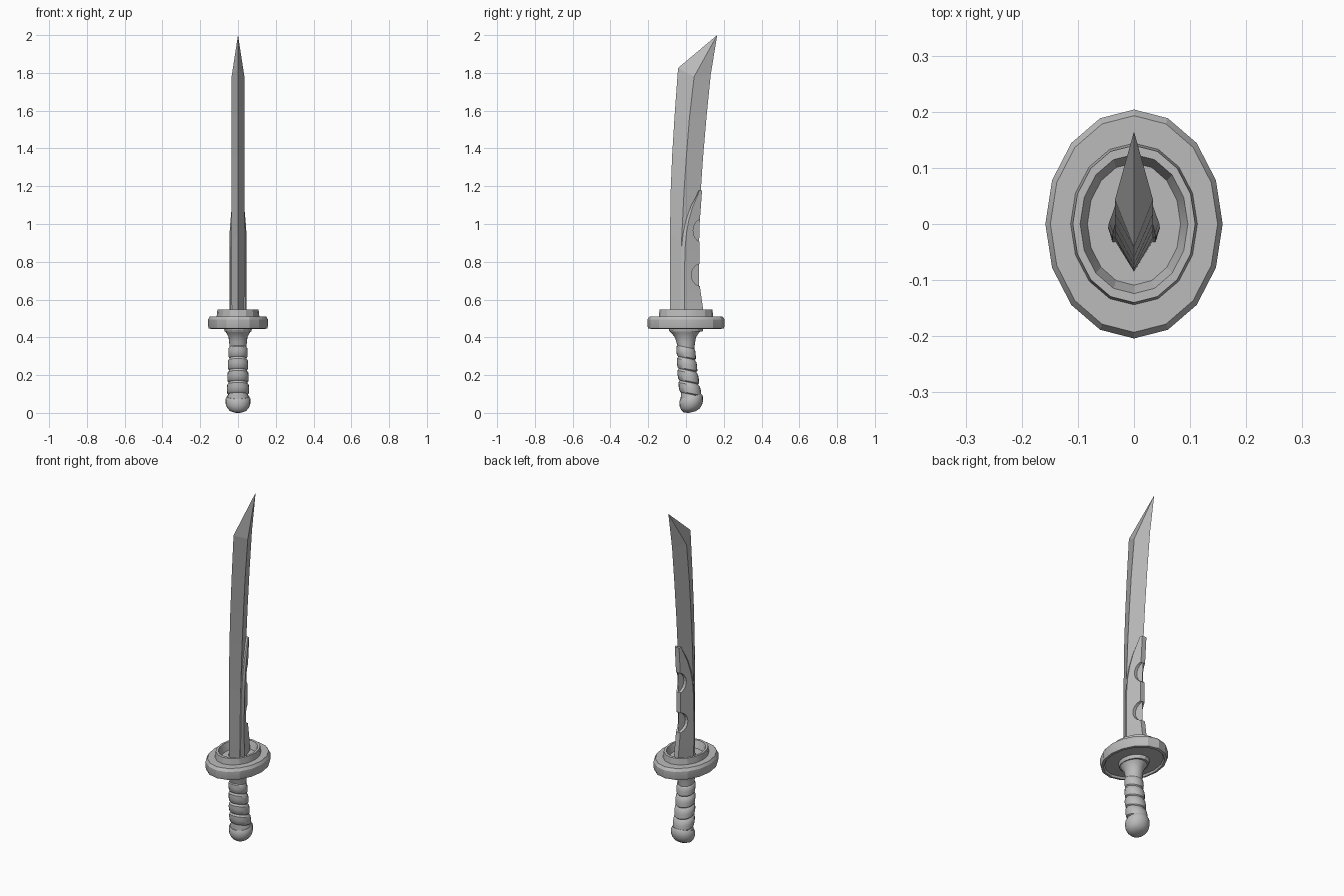
import bpy
import bmesh
from math import sin, cos, pi, radians

cube = bpy.data.objects.get("Cube")
if cube:
    bpy.data.objects.remove(cube)

steel = bpy.data.materials.new("plain_grey")
steel.use_nodes = True
GREY = (0.5, 0.5, 0.5, 1)
steel.diffuse_color = GREY
steel.node_tree.nodes["Principled BSDF"].inputs["Base Color"].default_value = GREY


def loft(name, rings, smooth=None):
    """Join equal rings of points into a capped solid."""
    bm = bmesh.new()
    loops = [[bm.verts.new(p) for p in ring] for ring in rings]
    n = len(loops[0])
    for low, high in zip(loops, loops[1:]):
        for i in range(n):
            j = (i + 1) % n
            bm.faces.new((low[i], low[j], high[j], high[i]))
    bm.faces.new(loops[0][::-1])
    bm.faces.new(loops[-1])
    bmesh.ops.remove_doubles(bm, verts=bm.verts, dist=0.0001)
    bmesh.ops.recalc_face_normals(bm, faces=bm.faces)
    mesh = bpy.data.meshes.new(name)
    bm.to_mesh(mesh)
    bm.free()
    obj = bpy.data.objects.new(name, mesh)
    bpy.context.collection.objects.link(obj)
    mesh.materials.append(steel)
    if smooth:
        bpy.ops.object.select_all(action="DESELECT")
        obj.select_set(True)
        bpy.context.view_layer.objects.active = obj
        bpy.ops.object.shade_smooth_by_angle(angle=radians(smooth))
    return obj


def oval(rx, ry, z, y=0, tilt=0, n=16):
    """Elliptical ring; tilt is the rise in z per unit of y."""
    return [(rx * sin(2 * pi * i / n), y + ry * cos(2 * pi * i / n),
             z + tilt * ry * cos(2 * pi * i / n)) for i in range(n)]


def sample(table, z):
    """Linear interpolation in a (z, value) table."""
    for (z0, v0), (z1, v1) in zip(table, table[1:]):
        if z <= z1:
            return v0 + (v1 - v0) * (z - z0) / (z1 - z0)
    return table[-1][1]


# Blade: diamond section, with the front edge, ridge and back edge curving back
sections = [  # front y, front z, ridge y, ridge z, back y, back z
    (-.085, .49, -.03, .49, .07, .49),
    (-.085, .94, -.024, .9, .07, .92),
    (-.081, 1.18, -.01, 1.18, .078, 1.17),
    (-.073, 1.37, .002, 1.36, .09, 1.35),
    (-.06, 1.58, .018, 1.56, .108, 1.56),
    (-.042, 1.826, .043, 1.78, .131, 1.79),
]
tip = (0, .165, 2)
blade_rings = [[(0, fy, fz), (.034, ry, rz), (0, by, bz), (-.034, ry, rz)]
               for fy, fz, ry, rz, by, bz in sections]
loft("blade", blade_rings + [[tip] * 4])

# Back sleeve: thick shell over the rear of the blade, with a curved front rim
front_rim = [(.49, -.032), (.86, -.025), (.95, -.015), (1.02, .0),
             (1.09, .024), (1.14, .05), (1.178, .068)]
back_rim = [(.49, .094), (.56, .089), (.66, .075), (.8, .07), (1.0, .072), (1.178, .085)]
sleeve_rings = []
for z in (.49, .56, .66, .76, .86, .95, 1.02, 1.06, 1.09, 1.14, 1.178):
    f, b = sample(front_rim, z), sample(back_rim, z)
    wide = .013 + .033 * min(1, (b - f) / .09)
    mid = f + (b - f) * .2
    half = [(wide * .84, f), (wide, mid), (.014, b)]
    sleeve_rings.append([(x, y, z) for x, y in half] + [(-x, y, z) for x, y in half[::-1]])
sleeve = loft("back_sleeve", sleeve_rings, 25)

# Rounded notches in the back of the sleeve
for number, (z, depth) in enumerate(((.73, .055), (.965, .045))):
    rings = [[(x, .083 + depth * cos(2 * pi * i / 20), z + .06 * sin(2 * pi * i / 20))
              for i in range(20)] for x in (-.1, .1)]
    cutter = loft("notch_cutter_%d" % number, rings)
    cutter.hide_render = True
    cutter.hide_viewport = True
    cut = sleeve.modifiers.new("notch", "BOOLEAN")
    cut.operation = "DIFFERENCE"
    cut.solver = "EXACT"
    cut.object = cutter

# Guard: stepped oval disc with a recessed top and a collar beneath
guard_profile = [(.07, .088, .43), (.075, .093, .45), (.137, .178, .455),
                 (.143, .185, .445), (.155, .2, .447), (.158, .204, .458),
                 (.158, .204, .495), (.149, .193, .511), (.113, .144, .511),
                 (.109, .14, .547), (.096, .124, .547), (.083, .109, .505)]
loft("guard", [oval(*step) for step in guard_profile], 20)

# Grip: neck and four slanted wrap bands along a curved axis
axis = [(.05, .031), (.1, .024), (.2, .01), (.32, 0), (.44, -.005)]


def grip_ring(rx, ry, z, tilt):
    return oval(rx, ry, z, sample(axis, z), tilt, 20)


grip_rings = [grip_ring(.062, .058, .06, .2), grip_ring(.057, .054, .085, .1)]
for band in range(4):
    base = .098 + band * .064
    size = .059 - .0025 * band
    for rise, scale in ((0, .87), (.006, .97), (.03, 1), (.052, .96), (.058, .87)):
        grip_rings.append(grip_ring(size * scale, size * scale, base + rise, -.2))
grip_rings += [grip_ring(.047, .05, .375, -.1), grip_ring(.05, .056, .4, 0),
               grip_ring(.06, .07, .42, 0), grip_ring(.068, .085, .435, 0)]
loft("grip", grip_rings, 35)

# Pommel: rounded cap, tilted to follow the grip
pommel_profile = [(.02, .02, .004), (.045, .042, .013), (.059, .055, .029),
                  (.066, .062, .05), (.066, .062, .075), (.06, .056, .087)]
loft("pommel", [oval(rx, ry, z, .016 + .2 * (.087 - z) * .3 + .01, .24, 20)
                for rx, ry, z in pommel_profile], 40)
